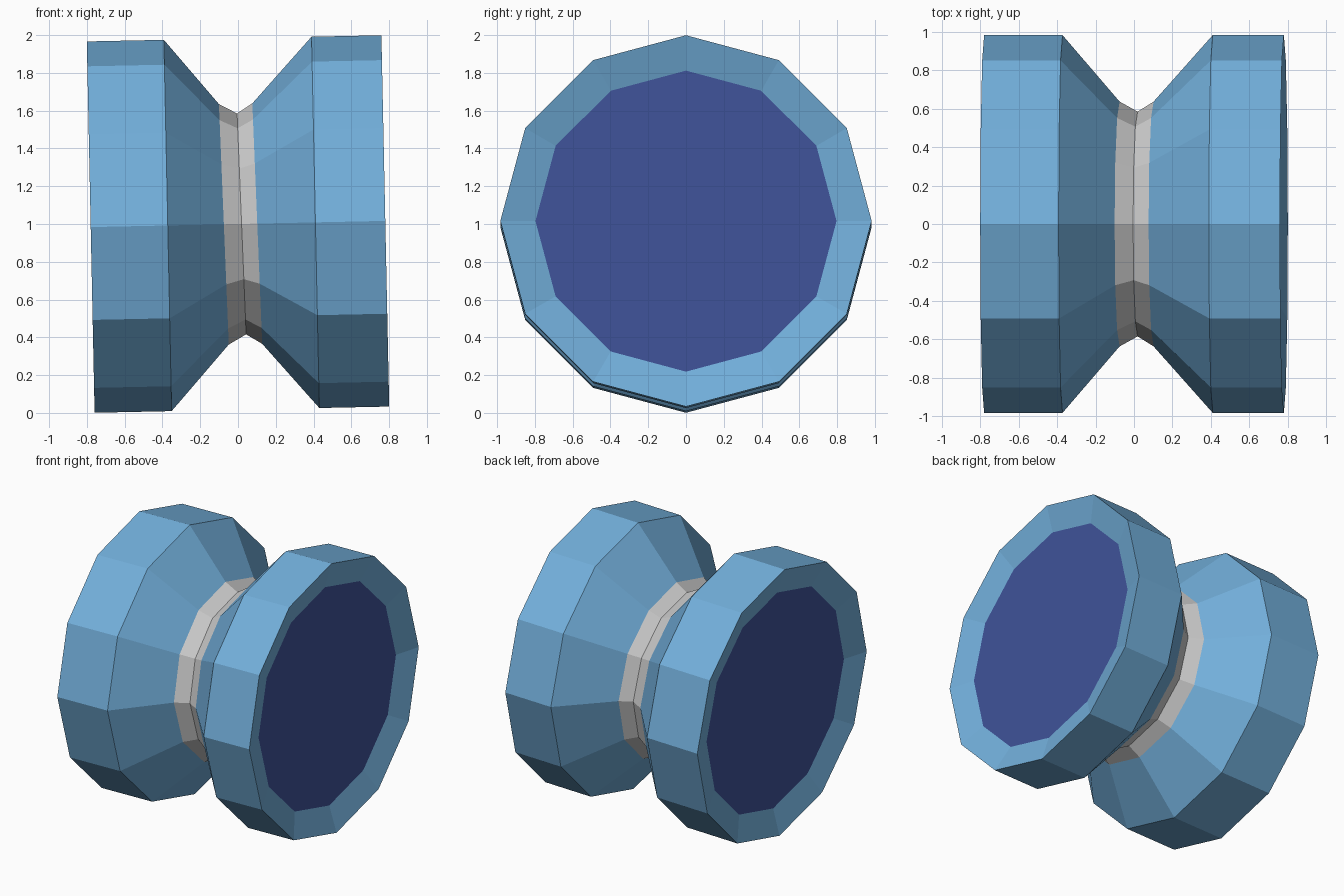
import bpy
import bmesh
from math import sin, cos, atan, tau

if "Cube" in bpy.data.objects:
    bpy.data.objects.remove(bpy.data.objects["Cube"])

SIDES = 12
RIM, GROOVE, DISC = 0.983, 0.637, 0.797   # radii
TILT = 0.021                              # slope of the main axis
WOBBLE = 0.02                             # extra lean of the string groove


def material(name, color):
    m = bpy.data.materials.new(name)
    m.diffuse_color = (*color, 1)
    m.use_nodes = True
    m.node_tree.nodes["Principled BSDF"].inputs["Base Color"].default_value = m.diffuse_color
    return m


def ring(bm, a, r, lean=0):
    pts = [(r * sin(tau * i / SIDES), r * cos(tau * i / SIDES)) for i in range(SIDES)]
    return [bm.verts.new((a - lean * z, y, z)) for y, z in pts]


def finish(bm, name, mat):
    mesh = bpy.data.meshes.new(name)
    bm.to_mesh(mesh)
    bm.free()
    ob = bpy.data.objects.new(name, mesh)
    bpy.context.collection.objects.link(ob)
    if mat:
        mesh.materials.append(mat)
    ob.location = (0, 0, 1)
    ob.rotation_euler = (0, -atan(TILT), 0)


def lathe(name, profile, mat=None):
    """Profile of (position along axis, radius, lean), left to right."""
    bm = bmesh.new()
    rings = [ring(bm, *p) for p in profile]
    for a, b in zip(rings, rings[1:]):
        for i in range(SIDES):
            j = (i + 1) % SIDES
            bm.faces.new((a[i], b[i], b[j], a[j]))
    finish(bm, name, mat)


def disc(name, a, mat):
    bm = bmesh.new()
    verts = ring(bm, a, DISC)
    bm.faces.new(verts if a < 0 else verts[::-1])
    finish(bm, name, mat)


blue = material("light_blue", (0.17, 0.43, 0.71))
navy = material("dark_blue", (0.05, 0.085, 0.32))

# Two blue halves with a dished outer face
lathe("left_half", [(-0.725, DISC), (-0.78, RIM), (-0.372, RIM), (-0.075, GROOVE, WOBBLE)], blue)
lathe("right_half", [(0.102, GROOVE, WOBBLE), (0.41, RIM), (0.78, RIM), (0.725, DISC)], blue)

# Grey V-shaped string groove between the halves
lathe("string_groove", [(-0.075, GROOVE, WOBBLE), (0.019, 0.585, WOBBLE), (0.102, GROOVE, WOBBLE)])

# Recessed dark side plates
disc("left_plate", -0.725, navy)
disc("right_plate", 0.725, navy)
